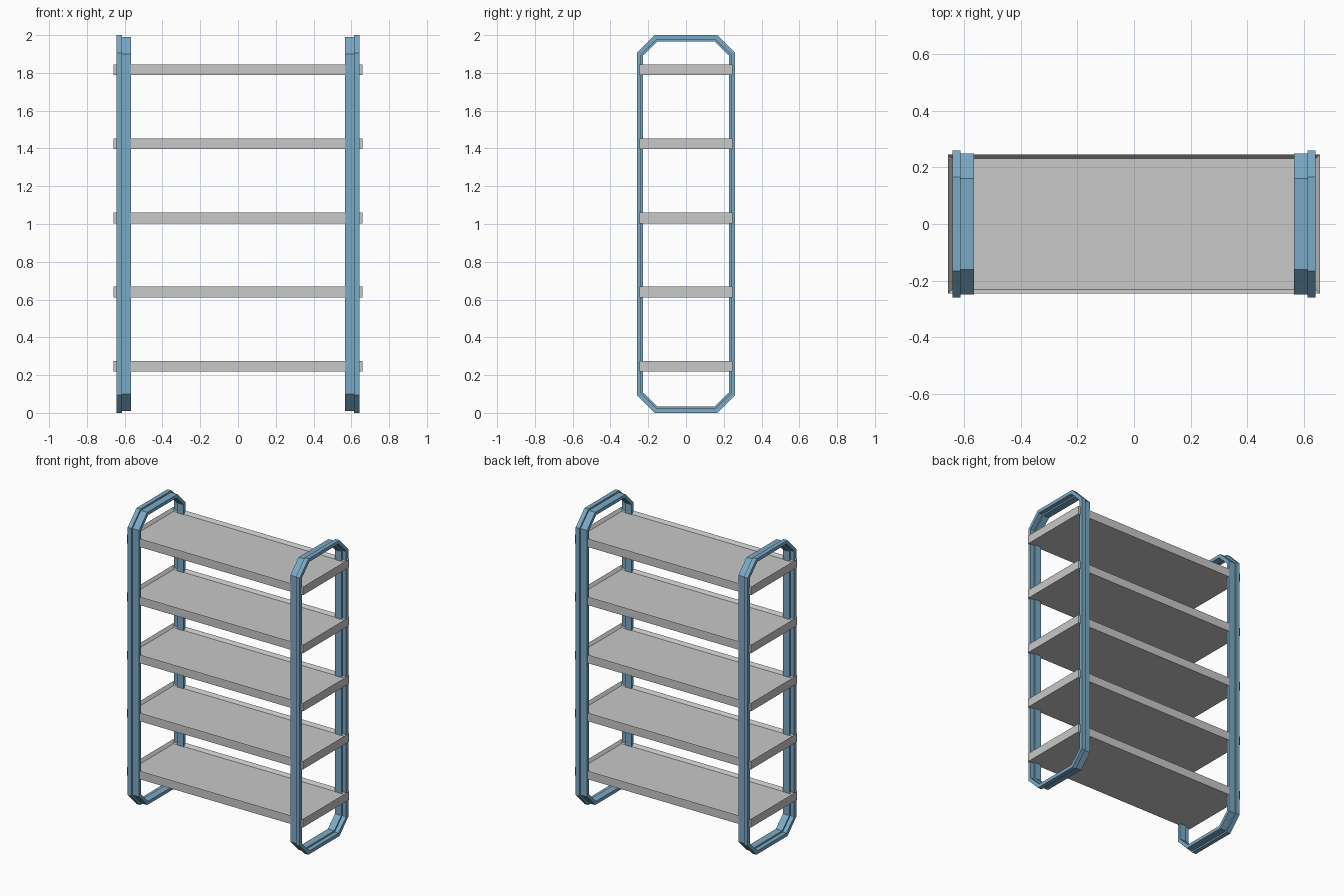
import bpy, bmesh

if "Cube" in bpy.data.objects:
    bpy.data.objects.remove(bpy.data.objects["Cube"])

def material(name, rgb):
    m = bpy.data.materials.new(name)
    m.diffuse_color = (*rgb, 1)
    m.use_nodes = True
    m.node_tree.nodes["Principled BSDF"].inputs["Base Color"].default_value = m.diffuse_color
    return m

blue = material("light blue paint", (0.195, 0.40, 0.56))
grey = material("light grey", (0.58, 0.58, 0.58))

def finish(name, bm, mat):
    bmesh.ops.recalc_face_normals(bm, faces=bm.faces)
    me = bpy.data.meshes.new(name)
    bm.to_mesh(me)
    bm.free()
    me.materials.append(mat)
    bpy.context.collection.objects.link(bpy.data.objects.new(name, me))

def octagon(inset):
    # tall chamfered rectangle in the y-z plane, inset evenly from the outside
    y, h = 0.26 - inset, 1.0 - inset
    cy, ch = 0.166 - inset * 0.46, 0.905 - inset * 0.37
    return [(sy, 1 + sz) for sy, sz in
            [(cy, -h), (y, -ch), (y, ch), (cy, h), (-cy, h), (-y, ch), (-y, -ch), (-cy, -h)]]

# End frames: stepped section swept round the loop, given as (x, inset)
SECTION = [(0.643, 0.0), (0.643, 0.023), (0.614, 0.023), (0.614, 0.033),
           (0.566, 0.033), (0.566, 0.011), (0.614, 0.011), (0.614, 0.0)]

def end_frame(name, side):
    bm = bmesh.new()
    rings = [[bm.verts.new((side * x, y, z)) for y, z in octagon(i)] for x, i in SECTION]
    for k, a in enumerate(rings):
        b = rings[(k + 1) % len(rings)]
        for j in range(8):
            n = (j + 1) % 8
            bm.faces.new((a[j], a[n], b[n], b[j]))
    finish(name, bm, blue)

end_frame("left_end_frame", -1)
end_frame("right_end_frame", 1)

# Shelves: shallow trays with a thin raised rim
def shelf(name, z):
    bm = bmesh.new()
    bmesh.ops.create_cube(bm, size=1)
    for v in bm.verts:
        v.co = (v.co.x * 1.316, v.co.y * 0.492, z + v.co.z * 0.057)
    bm.normal_update()
    top = [f for f in bm.faces if f.normal.z > 0.9]
    bmesh.ops.inset_region(bm, faces=top, thickness=0.021)
    for v in top[0].verts:
        v.co.z -= 0.02
    finish(name, bm, grey)

for i in range(5):
    shelf(f"shelf_{i + 1}", 0.247 + i * 0.3925)
